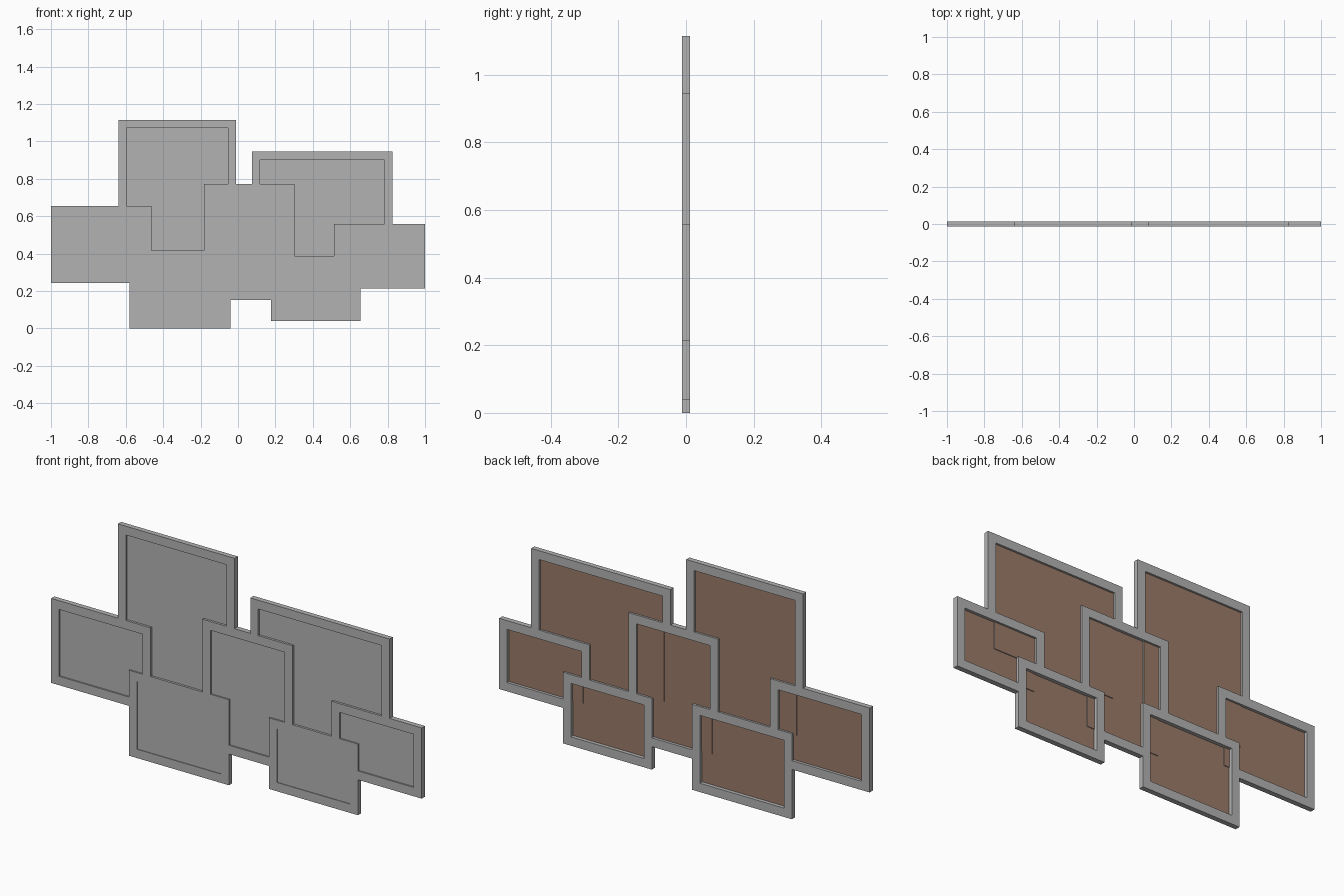
import bpy

if "Cube" in bpy.data.objects:
    bpy.data.objects.remove(bpy.data.objects["Cube"])

DEPTH = 0.0125   # half thickness of the rails
RAIL = 0.043     # rail width


def material(name, rgb):
    m = bpy.data.materials.new(name)
    m.use_nodes = True
    m.diffuse_color = (*rgb, 1)
    m.node_tree.nodes["Principled BSDF"].inputs["Base Color"].default_value = (*rgb, 1)
    return m


grey = material("grey frame", (0.45, 0.45, 0.45))
brown = material("brown backing", (0.33, 0.197, 0.141))


def box(name, x0, x1, y0, y1, z0, z1):
    bpy.ops.mesh.primitive_cube_add(
        size=1, location=((x0 + x1) / 2, (y0 + y1) / 2, (z0 + z1) / 2))
    ob = bpy.context.object
    ob.name = name
    ob.scale = (x1 - x0, y1 - y0, z1 - z0)
    bpy.ops.object.transform_apply(location=True, scale=True)
    ob.data.materials.append(grey)
    return ob


def cut(target, cutter):
    mod = target.modifiers.new("cut", "BOOLEAN")
    mod.operation = "DIFFERENCE"
    mod.solver = "EXACT"
    mod.object = cutter


def helper(ob):
    ob.hide_render = True
    ob.hide_viewport = True
    return ob


# name, layer (0 is nearest the front), left, right, bottom, top
FRAMES = [
    ("bottom_left", 0, -0.58, -0.04, 0.0, 0.417),
    ("bottom_right", 0, 0.176, 0.656, 0.04, 0.387),
    ("centre", 1, -0.182, 0.302, 0.152, 0.772),
    ("side_left", 1, -1.0, -0.463, 0.243, 0.655),
    ("side_right", 1, 0.513, 1.0, 0.213, 0.558),
    ("top_left", 2, -0.64, -0.01, 0.365, 1.115),
    ("top_right", 2, 0.075, 0.827, 0.34, 0.945),
]

outlines = []
for name, layer, x0, x1, z0, z1 in FRAMES:
    inner = (x0 + RAIL, x1 - RAIL, z0 + RAIL, z1 - RAIL)

    # Picture panel, set deeper for each layer, with a brown back
    front = -DEPTH + 0.003 + 0.004 * layer
    panel = box(name + "_picture", inner[0], inner[1], front, front + 0.004, inner[2], inner[3])
    panel.data.materials.append(brown)
    for face in panel.data.polygons:
        if face.normal.y > 0.5:
            face.material_index = 1

    # Rails, cut open for the picture and where a nearer frame overlaps
    rails = box(name + "_frame", x0, x1, -DEPTH, DEPTH, z0, z1)
    opening = box(name + "_opening_cutter", inner[0], inner[1], -0.1, 0.1, inner[2], inner[3])
    cut(rails, helper(opening))
    for other_layer, a, b, c, d, cutter in outlines:
        if other_layer < layer and a < x1 and b > x0 and c < z1 and d > z0:
            cut(rails, cutter)
    outline = box(name + "_outline_cutter", x0, x1, -0.1, 0.1, z0, z1)
    outlines.append((layer, x0, x1, z0, z1, helper(outline)))
